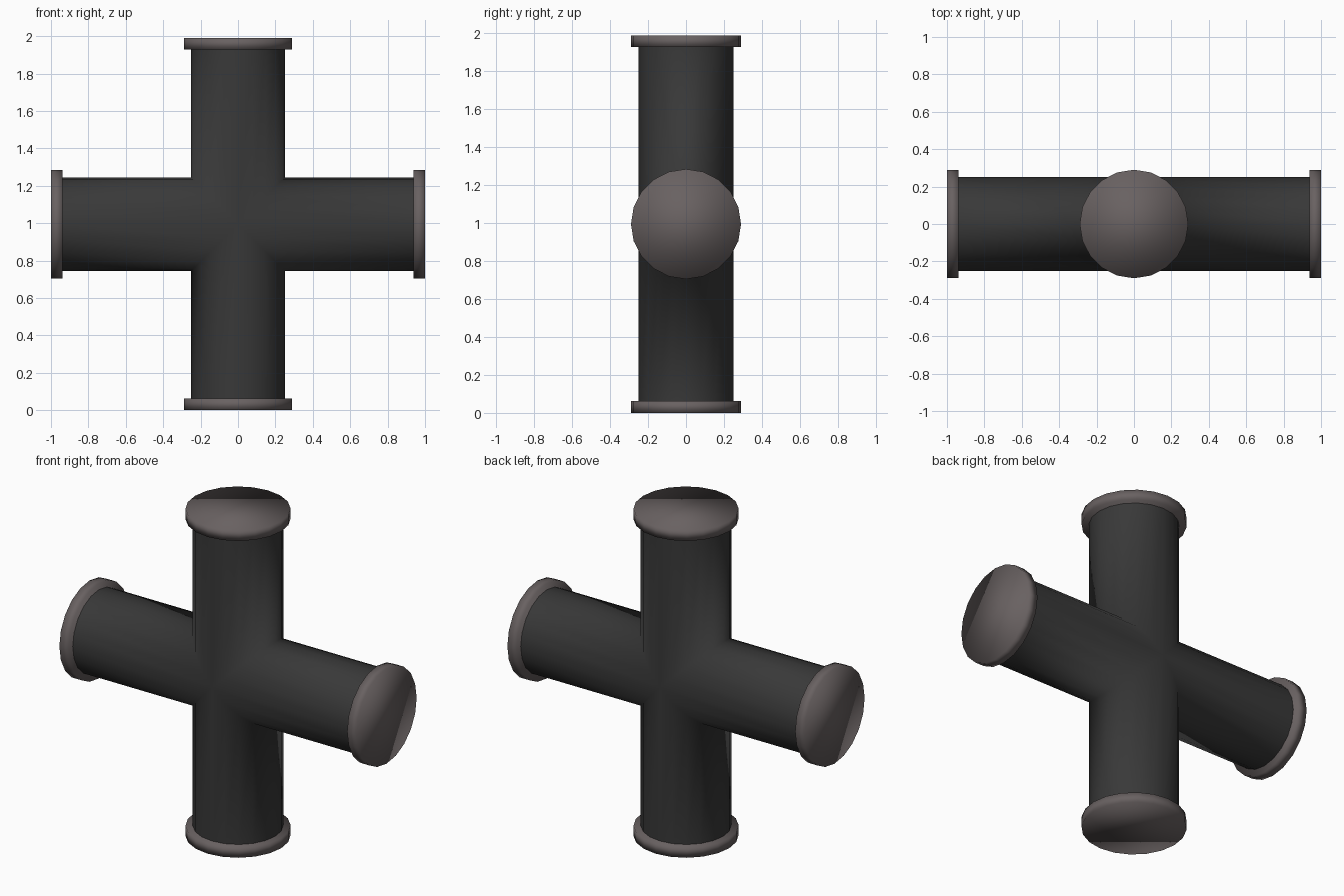
import bpy, bmesh, math
from mathutils import Matrix, Vector

if "Cube" in bpy.data.objects:
    bpy.data.objects.remove(bpy.data.objects["Cube"])

SIDES, R, FLANGE_R, LEN, THICK = 20, 0.25, 0.29, 0.995, 0.062


def material(name, rgb):
    m = bpy.data.materials.new(name)
    m.diffuse_color = (*rgb, 1)
    m.use_nodes = True
    m.node_tree.nodes["Principled BSDF"].inputs["Base Color"].default_value = m.diffuse_color
    return m


def finish(bm, name, mat):
    bmesh.ops.recalc_face_normals(bm, faces=bm.faces)
    for f in bm.faces:
        f.smooth = True
    me = bpy.data.meshes.new(name)
    bm.to_mesh(me)
    bm.free()
    me.materials.append(mat)
    ob = bpy.data.objects.new(name, me)
    bpy.context.collection.objects.link(ob)
    ob.location.z = 0.995
    return ob


dark = material("dark_pipe", (0.04, 0.04, 0.04))
grey = material("warm_grey_flange", (0.14, 0.12, 0.12))

ARMS = {"right": (0, 1.0), "top": (90, 0.995), "left": (180, 1.0), "bottom": (270, 0.995)}

# cross pipe: four arms whose inner rings meet on mitred seams
bm = bmesh.new()
for turn, length in ARMS.values():
    rot = Matrix.Rotation(math.radians(-turn), 3, 'Y')
    inner, outer = [], []
    for i in range(SIDES):
        a = 2 * math.pi * i / SIDES
        y, z = R * math.cos(a), R * math.sin(a)
        inner.append(bm.verts.new(rot @ Vector((abs(z), y, z))))
        outer.append(bm.verts.new(rot @ Vector((length - THICK / 2, y, z))))
    for i in range(SIDES):
        j = (i + 1) % SIDES
        bm.faces.new((inner[i], inner[j], outer[j], outer[i]))
bmesh.ops.remove_doubles(bm, verts=bm.verts, dist=1e-4)
finish(bm, "cross_pipe", dark)

# flange disc on each end
for name, (turn, length) in ARMS.items():
    bm = bmesh.new()
    bmesh.ops.create_cone(bm, cap_ends=True, segments=SIDES, radius1=FLANGE_R,
                          radius2=FLANGE_R, depth=THICK)
    bm.transform(Matrix.Rotation(math.radians(-turn), 4, 'Y')
                 @ Matrix.Translation((length - THICK / 2, 0, 0))
                 @ Matrix.Rotation(math.radians(90), 4, 'Y'))
    finish(bm, name + "_flange", grey)
